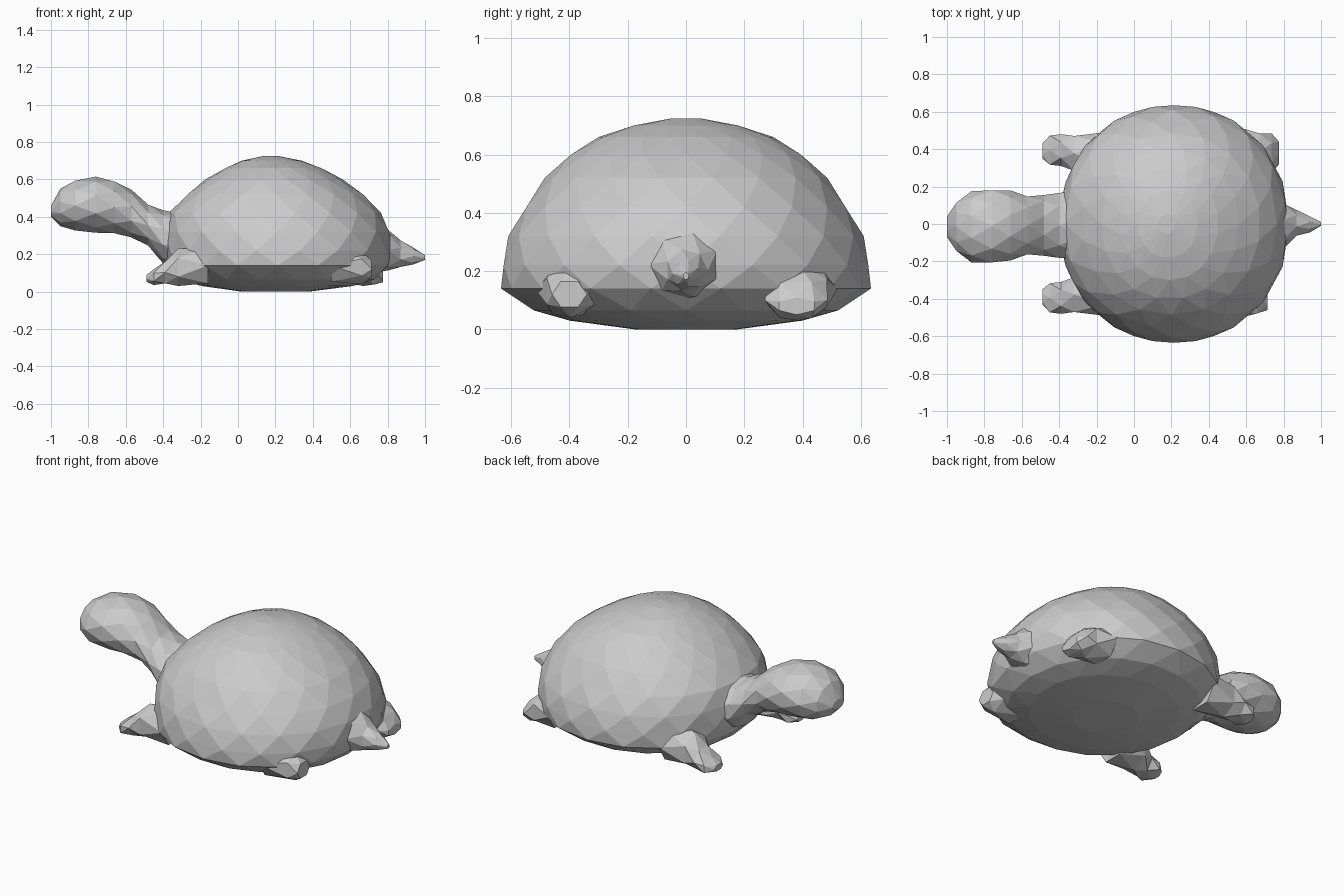
import bpy, bmesh, math


def loft(name, rings, axis, sides, power=2.0):
    """Faceted skin through elliptical rings (u, v, height, ru, rv), each ring
    turned half a step so the sides become triangles."""
    bm = bmesh.new()

    def place(u, v, h):
        return bm.verts.new((u, v, h) if axis == 'Z' else (h, u, v))

    loops = []
    for k, (u, v, h, ru, rv) in enumerate(rings):
        loop = []
        for i in range(sides):
            a = 2 * math.pi * (i + 0.5 * (k % 2)) / sides
            c, s = math.cos(a), math.sin(a)
            loop.append(place(u + ru * math.copysign(abs(c) ** (2 / power), c),
                              v + rv * math.copysign(abs(s) ** (2 / power), s), h))
        loops.append(loop)
    for k in range(len(loops) - 1):
        a, b = loops[k], loops[k + 1]
        for i in range(sides):
            j = (i + 1) % sides
            if k % 2 == 0:
                bm.faces.new((a[i], a[j], b[i]))
                bm.faces.new((a[j], b[j], b[i]))
            else:
                bm.faces.new((a[i], a[j], b[j]))
                bm.faces.new((a[i], b[j], b[i]))
    bm.faces.new(loops[0][::-1])
    bm.faces.new(loops[-1])
    bmesh.ops.recalc_face_normals(bm, faces=bm.faces)
    me = bpy.data.meshes.new(name)
    bm.to_mesh(me)
    bm.free()
    ob = bpy.data.objects.new(name, me)
    bpy.context.collection.objects.link(ob)
    return ob


# Shell and belly: height, front end, back end, half width
shell = [(0.0, 0.02, 0.38, 0.18), (0.03, -0.20, 0.62, 0.40),
         (0.065, -0.31, 0.73, 0.53), (0.14, -0.385, 0.81, 0.635),
         (0.22, -0.40, 0.83, 0.635), (0.32, -0.40, 0.815, 0.61),
         (0.42, -0.37, 0.765, 0.555), (0.52, -0.275, 0.675, 0.485),
         (0.60, -0.175, 0.56, 0.40), (0.66, -0.07, 0.45, 0.30),
         (0.70, 0.02, 0.34, 0.18), (0.724, 0.13, 0.22, 0.05)]
loft("shell", [((a + b) / 2, 0, z, (b - a) / 2, w) for z, a, b, w in shell],
     'Z', 18, 2.1)


def limb(name, sections, sides, flip=1):
    """Loft along x from sections (x, y low, y high, z low, z high)."""
    return loft(name, [(flip * (a + b) / 2, (c + d) / 2, x, (b - a) / 2, (d - c) / 2)
                       for x, a, b, c, d in sections], 'X', sides)


# Head with neck
limb("head_and_neck", [
    (-1.0, -0.07, 0.04, 0.40, 0.46), (-0.95, -0.15, 0.12, 0.35, 0.55),
    (-0.87, -0.205, 0.175, 0.32, 0.60), (-0.76, -0.215, 0.19, 0.315, 0.615),
    (-0.66, -0.195, 0.18, 0.305, 0.595), (-0.57, -0.17, 0.155, 0.29, 0.545),
    (-0.48, -0.17, 0.155, 0.24, 0.47), (-0.40, -0.19, 0.175, 0.15, 0.435),
    (-0.28, -0.19, 0.18, 0.12, 0.42)], 10)

# Front feet, mirrored
for side, s in (("left", 1), ("right", -1)):
    limb("front_foot_" + side, [
        (-0.49, 0.35, 0.43, 0.05, 0.09), (-0.45, 0.305, 0.485, 0.035, 0.12),
        (-0.39, 0.31, 0.48, 0.035, 0.17), (-0.32, 0.27, 0.485, 0.03, 0.23),
        (-0.16, 0.25, 0.49, 0.03, 0.25)], 6, s)

# Rear feet: one sticks out, the other is tucked in
limb("rear_foot_left", [
    (0.55, 0.28, 0.52, 0.04, 0.24), (0.67, 0.27, 0.50, 0.03, 0.22),
    (0.735, 0.27, 0.485, 0.03, 0.17), (0.775, 0.31, 0.45, 0.05, 0.11)], 6)
limb("rear_foot_right", [
    (0.50, 0.28, 0.52, 0.04, 0.24), (0.66, 0.30, 0.49, 0.04, 0.22),
    (0.715, 0.34, 0.46, 0.07, 0.17)], 6, -1)

# Tail
limb("tail", [
    (0.68, -0.16, 0.16, 0.09, 0.36), (0.80, -0.13, 0.12, 0.11, 0.335),
    (0.87, -0.07, 0.075, 0.13, 0.275), (0.94, -0.045, 0.045, 0.145, 0.235),
    (1.0, -0.01, 0.01, 0.17, 0.195)], 7)
